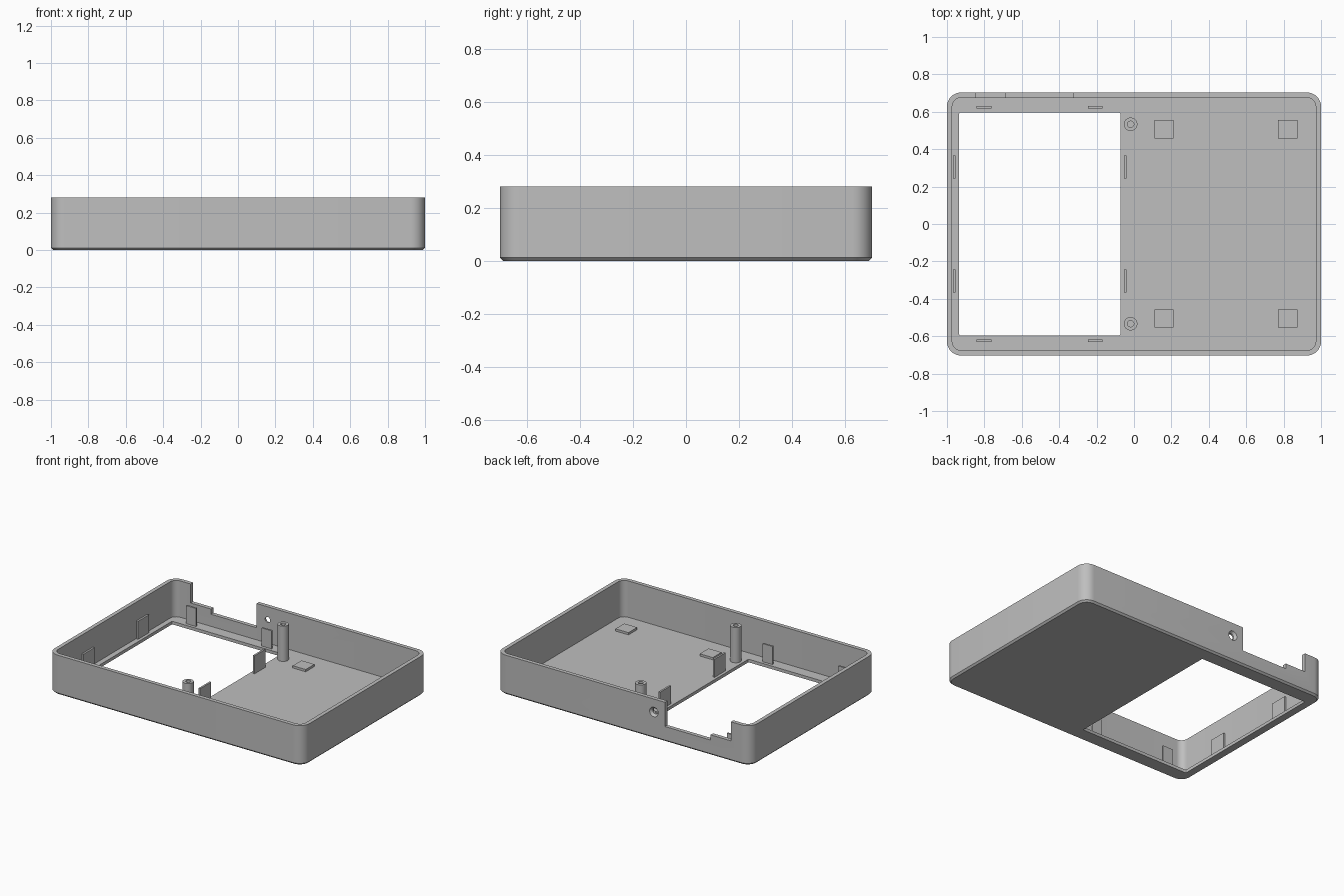
import bpy, bmesh, math
from mathutils import Matrix, Vector

if "Cube" in bpy.data.objects:
    bpy.data.objects.remove(bpy.data.objects["Cube"])

grey = bpy.data.materials.new("grey_plastic")
grey.use_nodes = True
GREY = (0.52, 0.52, 0.52, 1)
grey.diffuse_color = GREY
grey.node_tree.nodes["Principled BSDF"].inputs["Base Color"].default_value = GREY

HEIGHT, FLOOR, WALL = 0.28, 0.022, 0.028
HALF_X, HALF_Y, CORNER = 1.0, 0.703, 0.075


def finish(name, bm):
    mesh = bpy.data.meshes.new(name)
    bmesh.ops.recalc_face_normals(bm, faces=bm.faces)
    bm.to_mesh(mesh)
    bm.free()
    obj = bpy.data.objects.new(name, mesh)
    bpy.context.collection.objects.link(obj)
    mesh.materials.append(grey)
    return obj


def smooth(obj):
    bpy.ops.object.select_all(action="DESELECT")
    obj.select_set(True)
    bpy.context.view_layer.objects.active = obj
    bpy.ops.object.shade_smooth_by_angle(angle=math.radians(30))


def loft(name, rings):
    """Solid skinned through matching rings of points."""
    bm = bmesh.new()
    loops = [[bm.verts.new(p) for p in ring] for ring in rings]
    for low, high in zip(loops, loops[1:]):
        for i in range(len(low)):
            j = (i + 1) % len(low)
            bm.faces.new((low[i], low[j], high[j], high[i]))
    bm.faces.new(loops[0][::-1])
    bm.faces.new(loops[-1])
    return finish(name, bm)


def rounded(hx, hy, r, z, steps=8):
    """Rounded rectangle outline."""
    ring = []
    for k, (sx, sy) in enumerate(((1, 1), (-1, 1), (-1, -1), (1, -1))):
        for i in range(steps + 1):
            a = math.pi / 2 * (k + i / steps)
            ring.append((sx * (hx - r) + r * math.cos(a),
                         sy * (hy - r) + r * math.sin(a), z))
    return ring


def circle(r, z, n=32):
    return [(r * math.cos(2 * math.pi * i / n), r * math.sin(2 * math.pi * i / n), z)
            for i in range(n)]


def box(name, low, high):
    bm = bmesh.new()
    low, high = Vector(low), Vector(high)
    place = Matrix.Translation((low + high) / 2) @ Matrix.Diagonal((*(high - low), 1))
    bmesh.ops.create_cube(bm, size=1, matrix=place)
    return finish(name, bm)


def cut(obj, cutter):
    cutter.hide_render = True
    mod = obj.modifiers.new("cut", "BOOLEAN")
    mod.operation, mod.solver, mod.object = "DIFFERENCE", "EXACT", cutter
    bpy.context.view_layer.objects.active = obj
    bpy.ops.object.modifier_apply(modifier=mod.name)
    bpy.data.objects.remove(cutter)


# Open tray with a chamfered bottom edge
CHAMFER = 0.012
tray = loft("tray", [
    rounded(HALF_X - CHAMFER, HALF_Y - CHAMFER, CORNER - CHAMFER, 0),
    rounded(HALF_X, HALF_Y, CORNER, CHAMFER),
    rounded(HALF_X, HALF_Y, CORNER, HEIGHT)])
cut(tray, loft("cavity", [
    rounded(HALF_X - WALL, HALF_Y - WALL, CORNER - WALL, z) for z in (FLOOR, 0.4)]))

# Rectangular display opening in the floor
opening = loft("opening", [rounded(0.431, 0.596, 0.008, z, 3) for z in (-0.1, 0.1)])
opening.data.transform(Matrix.Translation((-0.504, 0, 0)))
cut(tray, opening)

# Stepped notch in the back wall
cut(tray, box("shallow_notch", (-0.845, 0.65, 0.145), (-0.5, 0.8, 0.4)))
cut(tray, box("deep_notch", (-0.685, 0.65, 0.108), (-0.327, 0.8, 0.4)))

# Countersunk screw hole through the back wall
hole = loft("screw_hole", [circle(0.02, -0.1), circle(0.02, -0.016),
                           circle(0.034, 0), circle(0.034, 0.05)])
hole.data.transform(Matrix.Translation((-0.24, HALF_Y, 0.188))
                    @ Matrix.Rotation(-math.pi / 2, 4, "X"))
cut(tray, hole)
smooth(tray)

# Hollow screw posts
for side, y in (("front", -0.533), ("back", 0.533)):
    post = loft(side + "_screw_post", [circle(0.036, z) for z in (FLOOR - 0.005, 0.272)])
    cut(post, loft("bore", [circle(0.017, z) for z in (0.1, 0.4)]))
    post.data.transform(Matrix.Translation((-0.018, y, 0)))
    smooth(post)

# Thin upright tabs around the opening
TAB_TOP, BASE, T = 0.15, FLOOR - 0.005, 0.0065
for side, s in (("front", -1), ("back", 1)):
    for label, x in (("right", -0.802), ("middle", -0.208)):
        box(f"{side}_{label}_tab", (x - 0.039, s * 0.624 - T, BASE),
            (x + 0.039, s * 0.624 + T, TAB_TOP))
    for label, x in (("outer", -0.962), ("inner", -0.047)):
        box(f"{side}_{label}_side_tab", (x - T, s * 0.305 - 0.062, BASE),
            (x + T, s * 0.305 + 0.062, TAB_TOP))

# Low square pads on the floor
for side, y in (("front", -0.505), ("back", 0.507)):
    for label, x in (("middle", 0.16), ("left", 0.822)):
        box(f"{side}_{label}_pad", (x - 0.051, y - 0.049, BASE),
            (x + 0.051, y + 0.049, 0.038))
